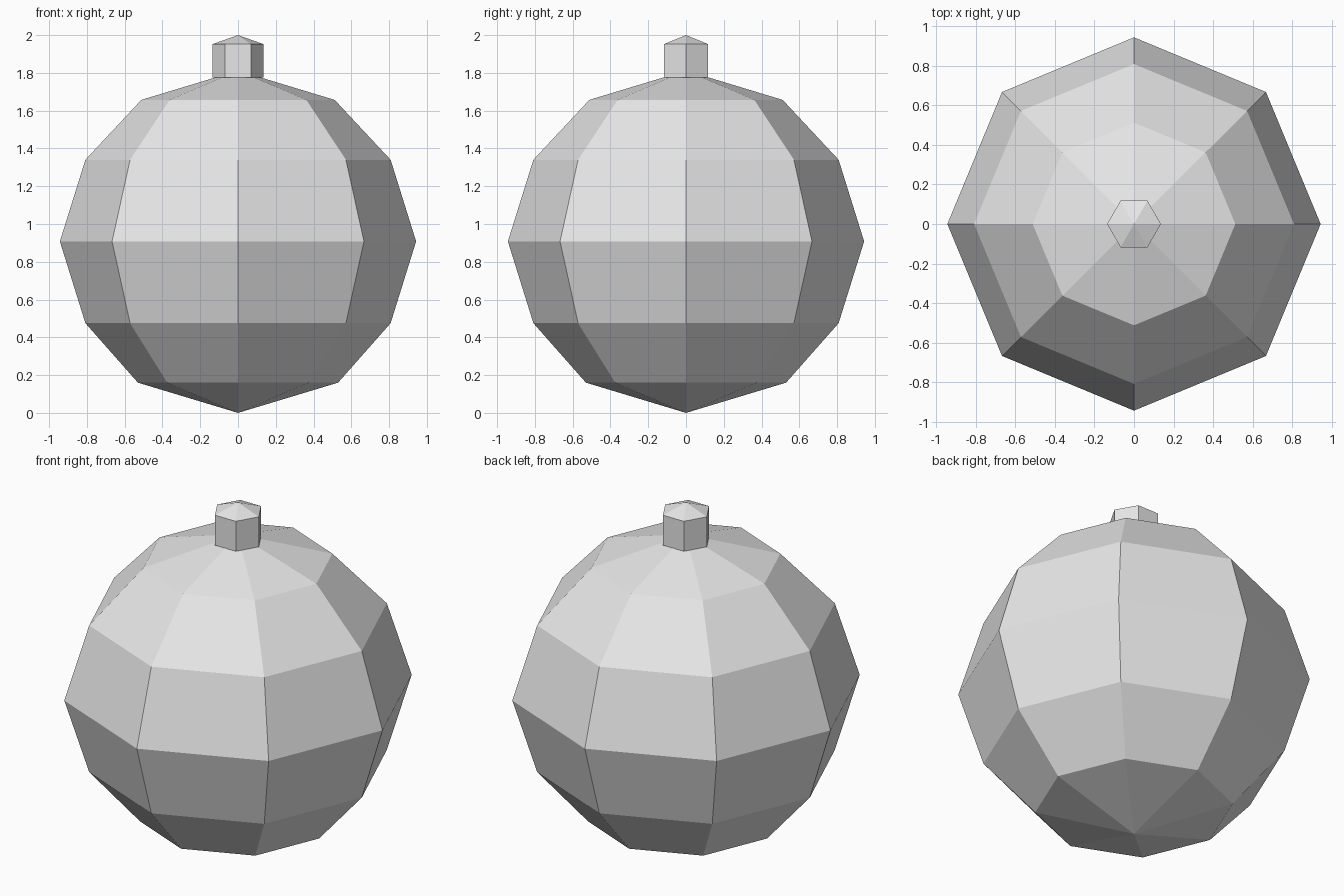
import bpy, math

if "Cube" in bpy.data.objects:
    bpy.data.objects.remove(bpy.data.objects["Cube"])

grey = bpy.data.materials.new("light_grey")
grey.diffuse_color = (0.8, 0.8, 0.8, 1)
grey.use_nodes = True
grey.node_tree.nodes["Principled BSDF"].inputs["Base Color"].default_value = grey.diffuse_color


def lathe(name, profile, sides):
    """Spin (radius, z) points about z; radius 0 makes a pole."""
    verts, faces, rings = [], [], []
    for r, z in profile:
        start = len(verts)
        n = 1 if r == 0 else sides
        for i in range(n):
            a = 2 * math.pi * i / sides
            verts.append((r * math.cos(a), r * math.sin(a), z))
        rings.append([start + i % n for i in range(sides)])
    for lo, hi in zip(rings, rings[1:]):
        for i in range(sides):
            j = (i + 1) % sides
            quad = [lo[i], lo[j], hi[j], hi[i]]
            faces.append(list(dict.fromkeys(quad)))
    mesh = bpy.data.meshes.new(name)
    mesh.from_pydata(verts, [], faces)
    mesh.materials.append(grey)
    obj = bpy.data.objects.new(name, mesh)
    bpy.context.collection.objects.link(obj)
    return obj


# Faceted eight-sided ball
lathe("ball", [(0, 0), (0.53, 0.16), (0.808, 0.475), (0.943, 0.908),
               (0.808, 1.34), (0.512, 1.657), (0, 1.812)], 8)

# Six-sided cap with a shallow point
lathe("cap", [(0, 1.775), (0.136, 1.775), (0.136, 1.952), (0, 2.0)], 6)
